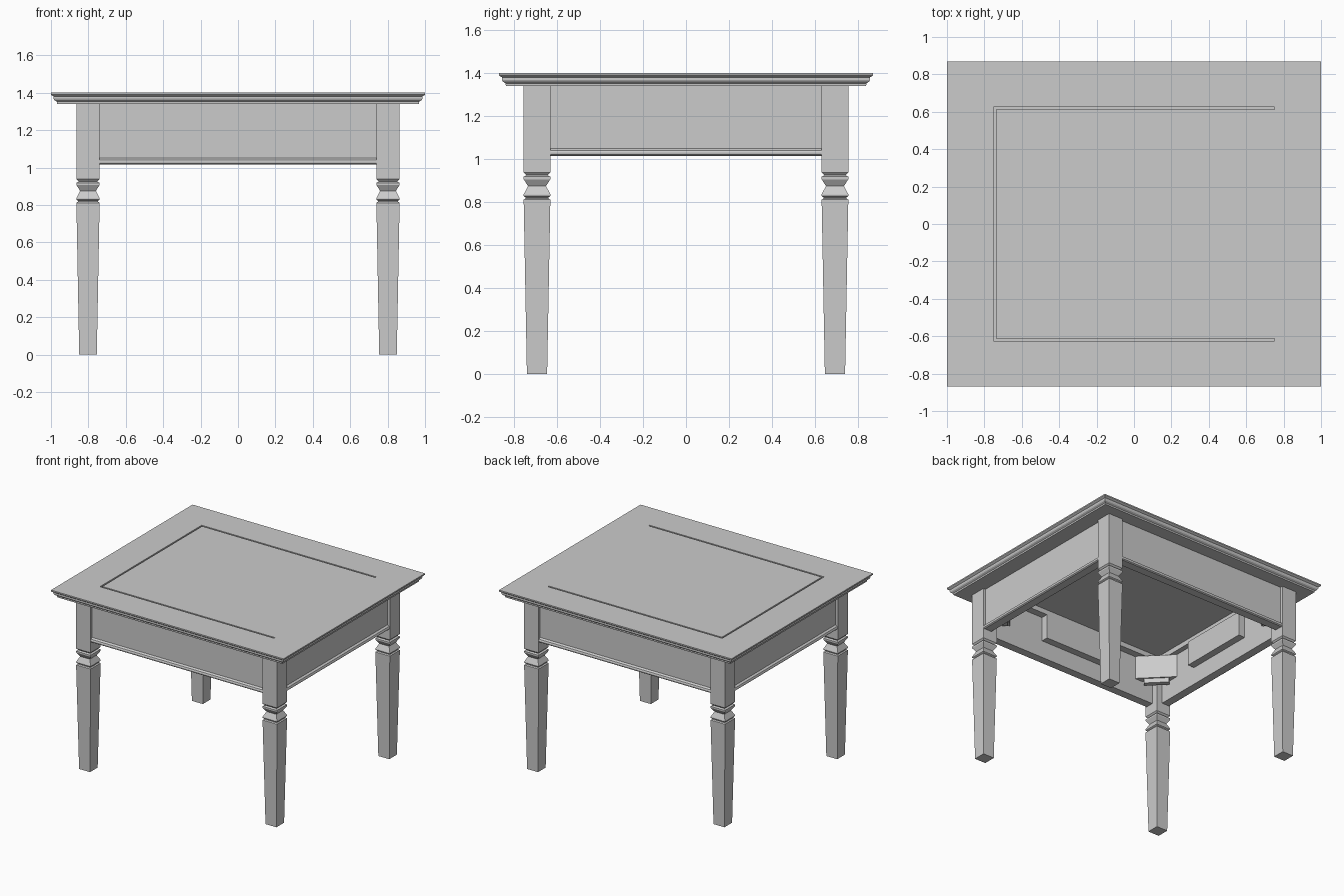
import bpy, bmesh, math
from mathutils import Matrix

if "Cube" in bpy.data.objects:
    bpy.data.objects.remove(bpy.data.objects["Cube"])

grey = bpy.data.materials.new("plain_grey")
grey.diffuse_color = (0.6, 0.6, 0.6, 1)
grey.use_nodes = True
grey.node_tree.nodes["Principled BSDF"].inputs["Base Color"].default_value = grey.diffuse_color


def finish(name, bm, loc=(0, 0, 0), rot=0):
    bmesh.ops.recalc_face_normals(bm, faces=bm.faces)
    me = bpy.data.meshes.new(name)
    bm.to_mesh(me)
    bm.free()
    me.materials.append(grey)
    ob = bpy.data.objects.new(name, me)
    ob.location = loc
    ob.rotation_euler.z = rot
    bpy.context.collection.objects.link(ob)
    return ob


def box(name, lo, hi, loc=(0, 0, 0), rot=0):
    bm = bmesh.new()
    size = [b - a for a, b in zip(lo, hi)]
    mid = [(a + b) / 2 for a, b in zip(lo, hi)]
    bmesh.ops.create_cube(bm, size=1, matrix=Matrix.Translation(mid) @ Matrix.Diagonal((*size, 1)))
    return finish(name, bm, loc, rot)


def loft(name, rings, loc=(0, 0, 0), closed=False):
    """Join stacked rectangles given as (half x, half y, z)."""
    bm = bmesh.new()
    loops = [[bm.verts.new((sx * x, sy * y, z)) for sx, sy in ((-1, -1), (1, -1), (1, 1), (-1, 1))]
             for x, y, z in rings]
    pairs = list(zip(loops, loops[1:]))
    if closed:
        pairs.append((loops[-1], loops[0]))
    else:
        bm.faces.new(loops[0])
        bm.faces.new(loops[-1])
    for a, b in pairs:
        for i in range(4):
            j = (i + 1) % 4
            bm.faces.new((a[i], a[j], b[j], b[i]))
    return finish(name, bm, loc)


def rail(name, length, profile, loc, rot):
    """Extrude an (outward, z) profile along a side; outward is local -y."""
    bm = bmesh.new()
    ends = [[bm.verts.new((s * length / 2, -o, z)) for o, z in profile] for s in (-1, 1)]
    bm.faces.new(ends[0])
    bm.faces.new(ends[1])
    n = len(profile)
    for i in range(n):
        j = (i + 1) % n
        bm.faces.new((ends[0][i], ends[0][j], ends[1][j], ends[1][i]))
    return finish(name, bm, loc, rot)


# Tabletop frame with moulded edge, open in the middle
edge = [(0.032, 1.34), (0.031, 1.352), (0.018, 1.360), (0.014, 1.368),
        (0.014, 1.380), (0.004, 1.386), (0, 1.390), (0, 1.40)]
HX, HY = 0.75, 0.625
loft("tabletop_frame", [(HX, HY, 1.34)] + [(1 - o, 0.87 - o, z) for o, z in edge] + [(HX, HY, 1.40)],
     closed=True)

# Inset panel, leaving a narrow groove on three sides
box("panel_backing", (-HX, -HY, 1.378), (HX, HY, 1.388))
box("tabletop_panel", (-HX + 0.012, -HY + 0.012, 1.386), (HX, HY - 0.012, 1.40))

# Square turned legs with tapered shafts
leg = [(0.047, 0), (0.062, 0.805), (0.062, 0.811), (0.054, 0.817), (0.054, 0.822),
       (0.062, 0.828), (0.062, 0.836), (0.042, 0.875), (0.062, 0.906), (0.062, 0.918),
       (0.050, 0.925), (0.062, 0.938), (0.062, 1.34)]
LX, LY = 0.802, 0.693
for sx in (-1, 1):
    for sy in (-1, 1):
        side = ("left" if sx < 0 else "right") + ("_front" if sy < 0 else "_back")
        loft("leg_" + side, [(w, w, z) for w, z in leg], (sx * LX, sy * LY, 0))
        # Diagonal brace inside each corner, with a smaller step below
        rot = math.atan2(sy, sx) - math.pi / 2
        mid = (sx * 0.685, sy * 0.57, 0)
        box("corner_brace_" + side, (-0.15, 0, 1.16), (0.15, 0.05, 1.34), mid, rot)
        box("brace_step_" + side, (-0.09, 0.01, 1.125), (0.09, 0.05, 1.16), mid, rot)

# Aprons with a rounded lower bead, plus a support block inside each
apron = [(-0.055, 1.34), (-0.055, 1.015), (0.008, 1.015), (0.016, 1.021), (0.018, 1.031),
         (0.014, 1.041), (0.006, 1.046), (0, 1.05), (0, 1.34)]
for name, dist, span, angle in (("front", 0.735, 1.49, 0), ("right", 0.844, 1.27, 90),
                                ("back", 0.735, 1.49, 180), ("left", 0.844, 1.27, 270)):
    a = math.radians(angle)
    loc = (math.sin(a) * dist, -math.cos(a) * dist, 0)
    rail("apron_" + name, span, apron, loc, a)
    box("support_block_" + name, (-0.28, 0.05, 1.15), (0.28, 0.11, 1.34), loc, a)
